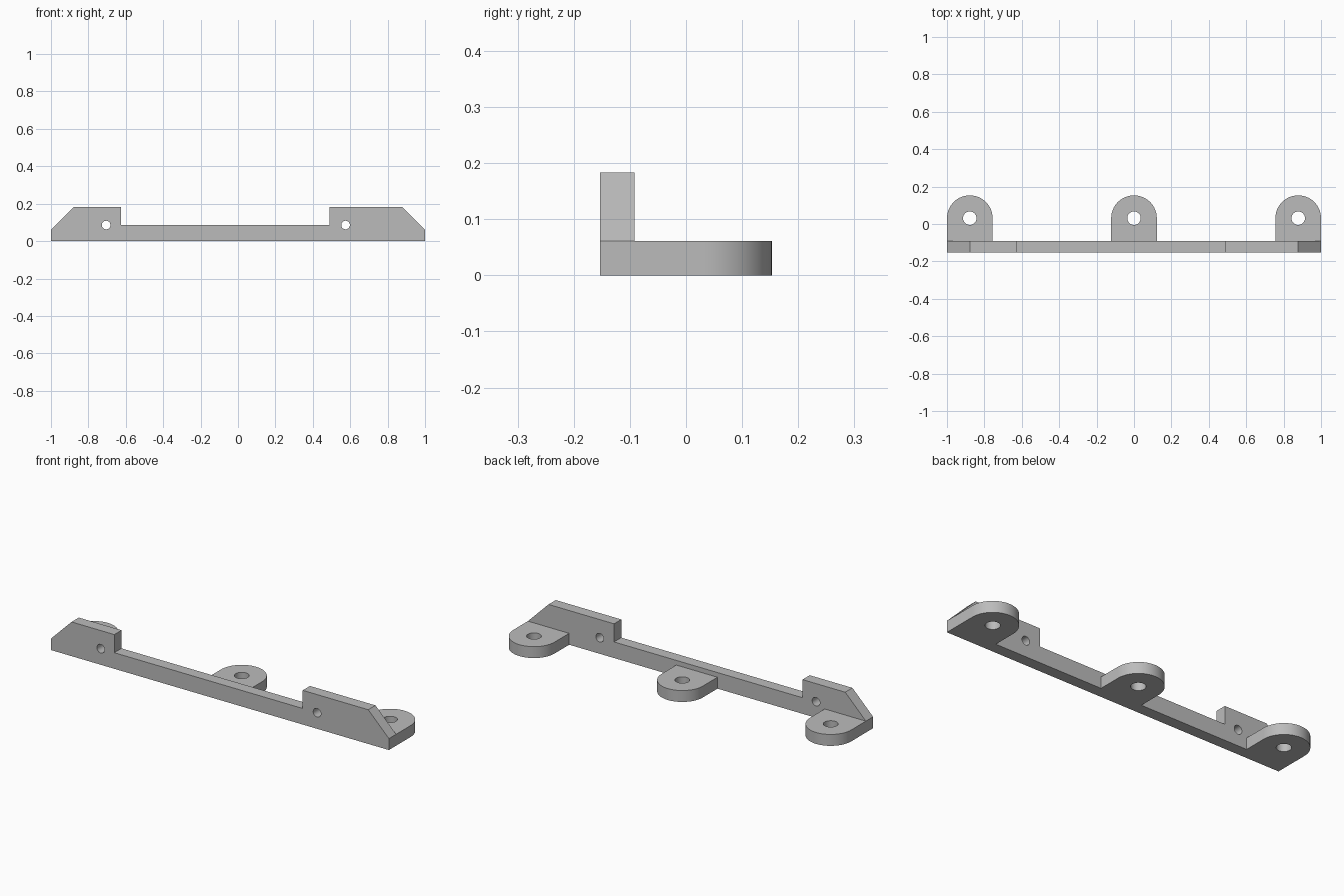
import bpy, bmesh, math
from mathutils import Matrix

if "Cube" in bpy.data.objects:
    bpy.data.objects.remove(bpy.data.objects["Cube"])

grey = bpy.data.materials.new("plain_grey")
grey.use_nodes = True
colour = (0.5, 0.5, 0.5, 1)
grey.diffuse_color = colour
grey.node_tree.nodes["Principled BSDF"].inputs["Base Color"].default_value = colour

THICK = 0.061            # plate and lug thickness
FRONT, BACK = -0.153, -0.092
TALL, LOW = 0.183, 0.086
LUG_R, LUG_Y = 0.122, 0.031


def prism(name, points, depth):
    """Solid made by extruding a closed outline of 3D points along depth."""
    bm = bmesh.new()
    face = bm.faces.new([bm.verts.new(p) for p in points])
    grown = bmesh.ops.extrude_face_region(bm, geom=[face])
    bmesh.ops.translate(bm, vec=depth, verts=[v for v in grown["geom"] if isinstance(v, bmesh.types.BMVert)])
    bmesh.ops.recalc_face_normals(bm, faces=bm.faces)
    return finish(name, bm)


def cylinder(name, centre, radius, axis):
    bm = bmesh.new()
    spin = Matrix.Rotation(math.pi / 2, 4, "X") if axis == "Y" else Matrix()
    bmesh.ops.create_cone(bm, cap_ends=True, segments=48, radius1=radius, radius2=radius,
                          depth=0.3, matrix=Matrix.Translation(centre) @ spin)
    return finish(name, bm)


def finish(name, bm):
    mesh = bpy.data.meshes.new(name)
    bm.to_mesh(mesh)
    bm.free()
    mesh.materials.append(grey)
    obj = bpy.data.objects.new(name, mesh)
    bpy.context.collection.objects.link(obj)
    return obj


def combine(target, tool, operation):
    """Apply a boolean, then discard the tool object."""
    mod = target.modifiers.new(operation, "BOOLEAN")
    mod.operation, mod.object, mod.solver = operation, tool, "EXACT"
    bpy.context.view_layer.objects.active = target
    bpy.ops.object.modifier_apply(modifier=mod.name)
    bpy.data.objects.remove(tool)


# Upright rail with a chamfered raised block at each end
SLOPE = 1 - LUG_R
outline = [(-1, 0), (1, 0), (1, THICK), (SLOPE, TALL), (0.49, TALL), (0.49, LOW),
           (-0.625, LOW), (-0.625, TALL), (-SLOPE, TALL), (-1, THICK)]
bracket = prism("mounting_rail", [(x, FRONT, z) for x, z in outline], (0, BACK - FRONT, 0))

# Screw holes through the raised blocks
for x in (-0.705, 0.575):
    combine(bracket, cylinder("screw_hole", (x, BACK, LOW), 0.023, "Y"), "DIFFERENCE")

# Three rounded lugs behind the rail, each with a vertical hole
for x in (-SLOPE, 0, SLOPE):
    arc = [math.pi * i / 32 for i in range(33)]
    shape = [(x - LUG_R, BACK, 0), (x + LUG_R, BACK, 0)]
    shape += [(x + LUG_R * math.cos(a), LUG_Y + LUG_R * math.sin(a), 0) for a in arc]
    lug = prism("lug", shape, (0, 0, THICK))
    combine(lug, cylinder("lug_hole", (x, LUG_Y, 0), 0.036, "Z"), "DIFFERENCE")
    combine(bracket, lug, "UNION")

# Smooth round walls, crisp edges
bpy.ops.object.select_all(action="DESELECT")
bracket.select_set(True)
bpy.context.view_layer.objects.active = bracket
bpy.ops.object.shade_smooth_by_angle(angle=math.radians(30))
